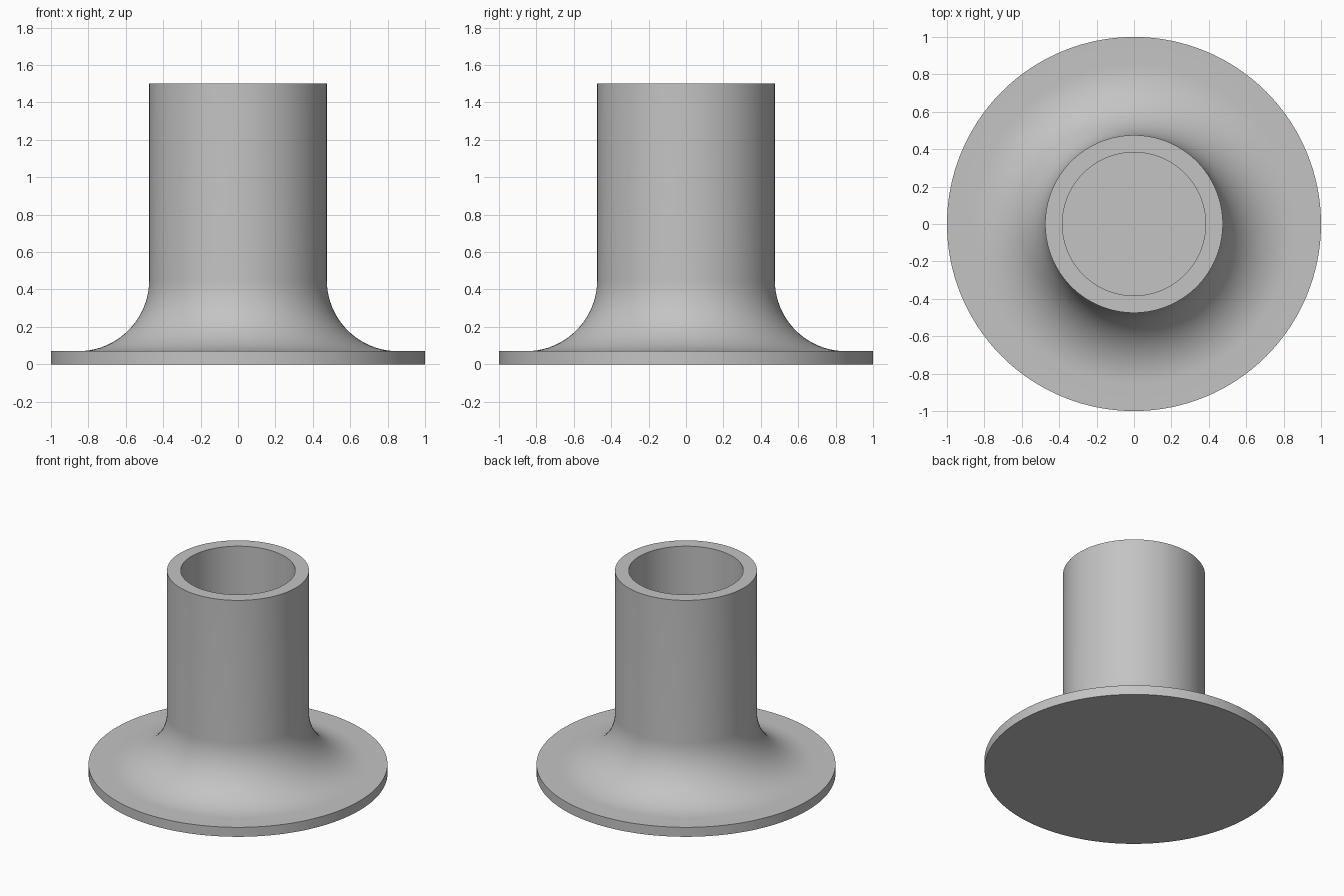
import bpy, bmesh, math

cube = bpy.data.objects.get("Cube")
if cube:
    bpy.data.objects.remove(cube, do_unlink=True)

SEGMENTS = 128
FLANGE_R, FLANGE_TOP = 1.0, 0.07
TUBE_R, BORE_R, HEIGHT = 0.475, 0.383, 1.5
FILLET = 0.38

# Single grey material
grey = bpy.data.materials.new("light_grey")
grey.use_nodes = True
colour = (0.55, 0.55, 0.55, 1)
grey.diffuse_color = colour
grey.node_tree.nodes["Principled BSDF"].inputs["Base Color"].default_value = colour

# Half section: underside, flange rim, concave fillet, tube wall, blind bore
steps = 20
arc = [(TUBE_R + FILLET * (1 - math.sin(a)), FLANGE_TOP + FILLET * (1 - math.cos(a)))
       for a in (math.pi / 2 * i / steps for i in range(steps + 1))]
profile = [(0, 0), (FLANGE_R, 0), (FLANGE_R, FLANGE_TOP), *arc,
           (TUBE_R, HEIGHT), (BORE_R, HEIGHT), (BORE_R, FLANGE_TOP), (0, FLANGE_TOP)]

# Revolve the section around the vertical axis
bm = bmesh.new()
verts = [bm.verts.new((r, 0, z)) for r, z in profile]
edges = [bm.edges.new(pair) for pair in zip(verts, verts[1:])]
bmesh.ops.spin(bm, geom=verts + edges, cent=(0, 0, 0), axis=(0, 0, 1),
               angle=math.tau, steps=SEGMENTS, use_merge=True)
bmesh.ops.remove_doubles(bm, verts=bm.verts, dist=1e-4)
bmesh.ops.recalc_face_normals(bm, faces=bm.faces)

mesh = bpy.data.meshes.new("flanged_tube")
bm.to_mesh(mesh)
bm.free()
mesh.materials.append(grey)
tube = bpy.data.objects.new("flanged_tube", mesh)
bpy.context.collection.objects.link(tube)

# Smooth curved walls, crisp rims
bpy.ops.object.select_all(action='DESELECT')
tube.select_set(True)
bpy.context.view_layer.objects.active = tube
bpy.ops.object.shade_smooth_by_angle(angle=math.radians(30))
